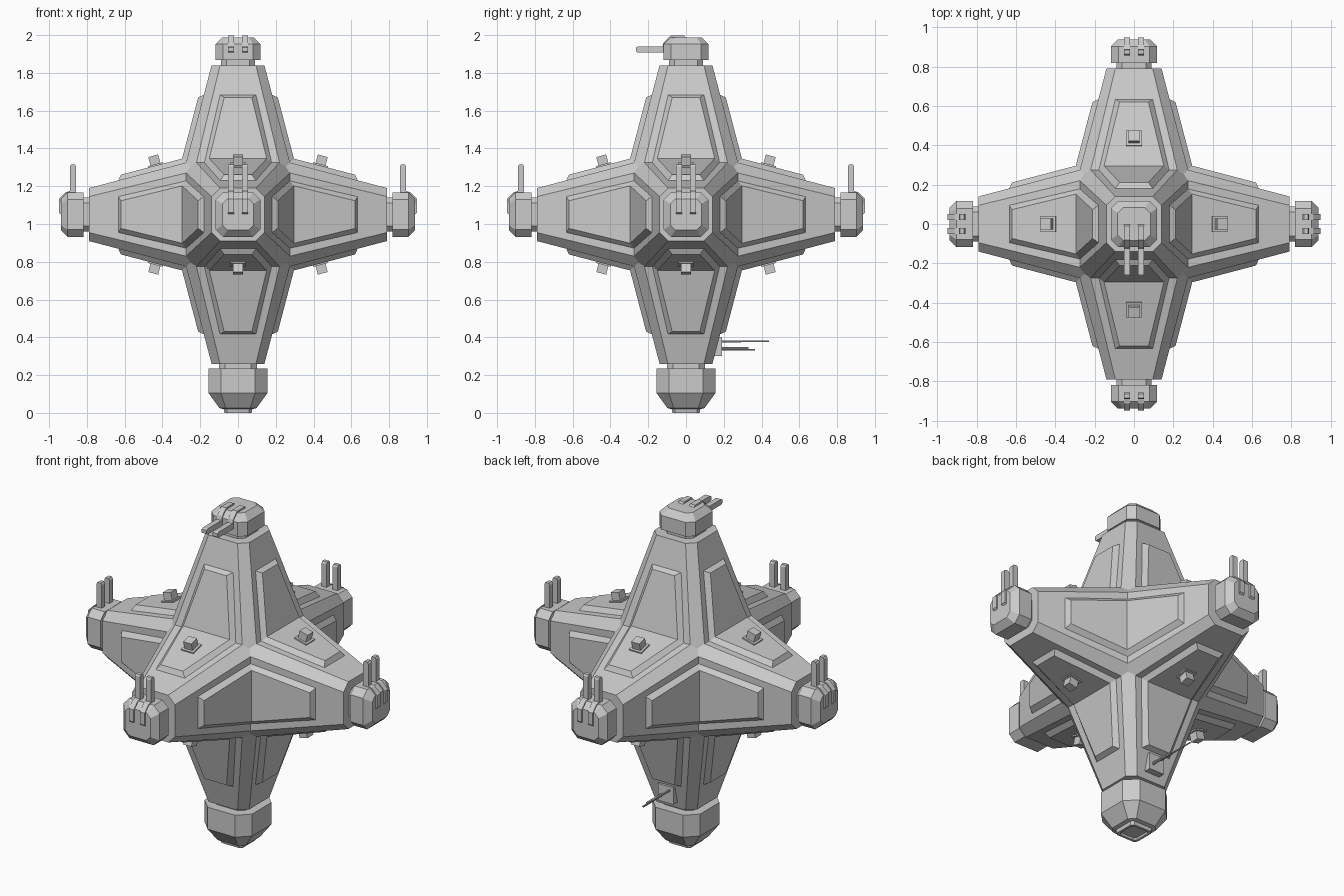
import bpy, bmesh, math
from mathutils import Vector, Matrix

if "Cube" in bpy.data.objects:
    bpy.data.objects.remove(bpy.data.objects["Cube"])

CENTER = Vector((0, 0, 1.05))
X, Y, Z = Vector((1, 0, 0)), Vector((0, 1, 0)), Vector((0, 0, 1))
# name -> (arm direction, direction its guns point)
ARMS = {"right": (X, Z), "left": (-X, Z), "back": (Y, Z), "front": (-Y, Z),
        "top": (Z, -Y), "bottom": (-Z, -Y)}
TIP, TIP_W, TIP_K = 0.79, 0.14, 0.095      # arm end: distance, half width, chamfer start
C, Q, P = 0.275, 0.22, 0.253               # inner corner, chamfer start, octant peak


def finish(bm, name):
    bmesh.ops.remove_doubles(bm, verts=bm.verts, dist=1e-5)
    bmesh.ops.recalc_face_normals(bm, faces=bm.faces)
    me = bpy.data.meshes.new(name)
    bm.to_mesh(me)
    bm.free()
    ob = bpy.data.objects.new(name, me)
    bpy.context.collection.objects.link(ob)
    return ob


def frame(t, v):
    """Maps local (u, v, t) into the world around the station centre."""
    u = v.cross(t)
    return lambda p: CENTER + u * p[0] + v * p[1] + t * p[2]


def add_face(bm, pts):
    return bm.faces.new([bm.verts.new(p) for p in pts])


def octagon(w, k, t):
    return [(k, -w, t), (w, -k, t), (w, k, t), (k, w, t),
            (-k, w, t), (-w, k, t), (-w, -k, t), (-k, -w, t)]


def loft(bm, f, rings):
    """Chamfered square rings (distance, half width, chamfer start), capped."""
    loops = [[f(p) for p in octagon(w, k, t)] for t, w, k in rings]
    for a, b in zip(loops, loops[1:]):
        for i in range(8):
            j = (i + 1) % 8
            add_face(bm, (a[i], a[j], b[j], b[i]))
    add_face(bm, loops[0])
    add_face(bm, loops[-1])


def prism(bm, f, profile, u0, u1):
    """Extrudes a (v, t) profile between two u positions."""
    a = [f((u0, v, t)) for v, t in profile]
    b = [f((u1, v, t)) for v, t in profile]
    add_face(bm, a)
    add_face(bm, b)
    for i in range(len(a)):
        j = (i + 1) % len(a)
        add_face(bm, (a[i], a[j], b[j], b[i]))


# Six-armed hull with chamfered arm edges
bm = bmesh.new()
for t, v in ARMS.values():
    f = frame(t, v)
    for r in range(4):
        def turn(p, r=r):
            q = Matrix.Rotation(r * math.pi / 2, 3, 'Z') @ Vector(p)
            return f(q)
        add_face(bm, [turn(p) for p in ((TIP_W, -TIP_K, TIP), (TIP_W, TIP_K, TIP),
                                        (C, Q, C), (C, -Q, C))])
        add_face(bm, [turn(p) for p in ((TIP_W, TIP_K, TIP), (TIP_K, TIP_W, TIP),
                                        (Q, C, C), (P, P, P), (C, Q, C))])
    add_face(bm, [f(p) for p in octagon(TIP_W, TIP_K, TIP)])
finish(bm, "hull")

# Bent armour panels between each pair of neighbouring arms
dirs = [a[0] for a in ARMS.values()]
n = 0
for i, a in enumerate(dirs):
    for b in dirs[i + 1:]:
        if abs(a.dot(b)) > 0.5:
            continue
        n += 1
        c = a.cross(b)

        def outline(end, half, corner, w_end, w_mid):
            pts = [(end, half, w_end), (corner, corner, w_mid), (half, end, w_end),
                   (half, end, -w_end), (corner, corner, -w_mid), (end, half, -w_end)]
            return [CENTER + a * p[0] + b * p[1] + c * p[2] for p in pts]

        bm = bmesh.new()
        low = outline(0.635, 0.178, C - 0.003, 0.097, 0.182)
        top = outline(0.620, 0.211, 0.296, 0.073, 0.152)
        for ring in (low, top):
            add_face(bm, (ring[0], ring[1], ring[4], ring[5]))
            add_face(bm, (ring[1], ring[2], ring[3], ring[4]))
        for k in range(6):
            m = (k + 1) % 6
            add_face(bm, (low[k], low[m], top[m], top[k]))
        finish(bm, f"armour_panel_{n}")

# Gun heads with twin barrels on five arm tips
barrel = [(0.09, 0.857), (0.255, 0.857), (0.265, 0.863), (0.265, 0.884), (0.255, 0.89),
          (0.125, 0.89), (0.118, 0.912), (0.082, 0.948), (0.01, 0.948), (-0.005, 0.93)]
for name, (t, v) in ARMS.items():
    if name == "bottom":
        continue
    f = frame(t, v)
    bm = bmesh.new()
    loft(bm, f, [(0.78, 0.09, 0.06), (0.83, 0.09, 0.06)])
    finish(bm, f"{name}_neck")
    bm = bmesh.new()
    loft(bm, f, [(0.818, 0.118, 0.08), (0.902, 0.118, 0.08), (0.938, 0.083, 0.056)])
    finish(bm, f"{name}_gun_head")
    for s, side in ((-1, "a"), (1, "b")):
        bm = bmesh.new()
        prism(bm, f, barrel, s * 0.036 - 0.016, s * 0.036 + 0.016)
        finish(bm, f"{name}_barrel_{side}")

# Larger docking head under the bottom arm
f = frame(*ARMS["bottom"])
bm = bmesh.new()
loft(bm, f, [(0.78, 0.1, 0.07), (0.83, 0.1, 0.07)])
finish(bm, "bottom_neck")
bm = bmesh.new()
loft(bm, f, [(0.815, 0.156, 0.09), (0.945, 0.156, 0.09), (1.025, 0.098, 0.065),
             (1.03, 0.076, 0.06), (1.05, 0.072, 0.057), (1.05, 0.058, 0.045),
             (1.038, 0.055, 0.043)])
finish(bm, "bottom_dock")

# Small sensor blocks on the upper and lower panels of the side arms
for t in (X, -X, Y, -Y):
    for v, where in ((Z, "upper"), (-Z, "lower")):
        along = (t - v * 0.26).normalized()
        up = (v + t * 0.26).normalized()
        side = up.cross(along)
        base = CENTER + t * 0.435 + v * 0.258
        bm = bmesh.new()
        for half, h0, h1 in ((0.04, -0.01, 0.009), (0.027, 0.0, 0.055)):
            g = lambda p: base + side * p[0] + along * p[1] + up * p[2]
            prism(bm, g, [(-half, h0), (half, h0), (half, h1), (-half, h1)], -half, half)
        finish(bm, f"{where}_sensor")

# Antenna box and thin rods at the back of the lower arm
g = lambda p: Vector(p)
bm = bmesh.new()
prism(bm, g, [(0.13, 0.30), (0.19, 0.30), (0.19, 0.40), (0.155, 0.40), (0.13, 0.385)],
      -0.05, 0.05)
finish(bm, "antenna_box")
for k, (x, z, end, r) in enumerate(((-0.025, 0.378, 0.44, 0.004), (0.025, 0.342, 0.33, 0.007),
                                    (0.025, 0.334, 0.365, 0.004), (-0.025, 0.378, 0.29, 0.006))):
    bm = bmesh.new()
    length = end - 0.18
    bmesh.ops.create_cone(bm, cap_ends=True, segments=8, radius1=r, radius2=r, depth=length,
                          matrix=Matrix.Translation((x, 0.18 + length / 2, z))
                          @ Matrix.Rotation(math.pi / 2, 4, 'X'))
    finish(bm, f"antenna_rod_{k + 1}")
